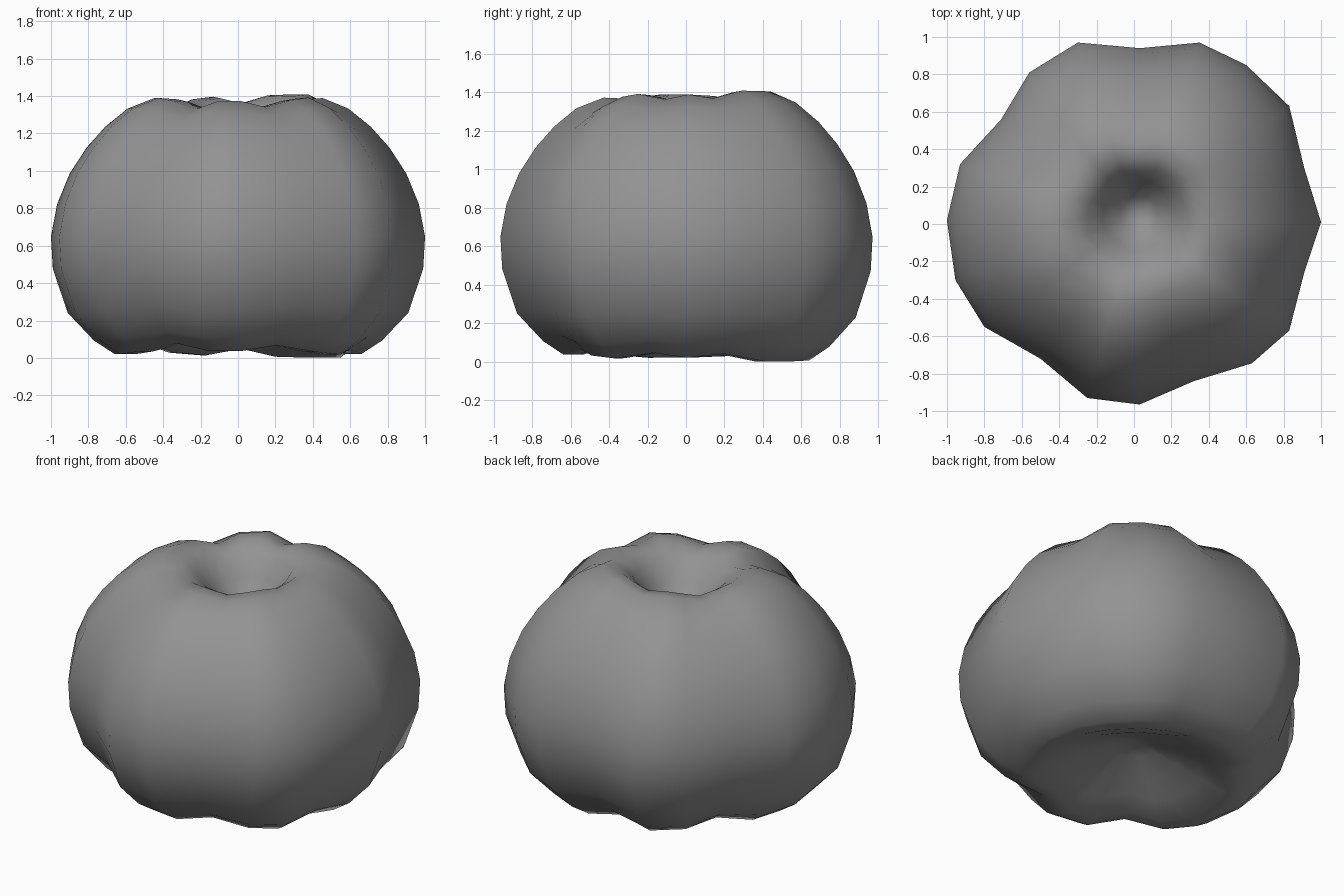
import bpy, bmesh
from mathutils import Vector

if "Cube" in bpy.data.objects:
    bpy.data.objects.remove(bpy.data.objects["Cube"])

# Lobed outline seen from above (20 sides)
outline = [(1, .01), (.91, .3), (.83, .63), (.6, .85), (.35, .97), (.03, .94), (-.3, .97),
           (-.56, .81), (-.71, .56), (-.93, .32), (-1, .02), (-.955, -.3), (-.8, -.55),
           (-.5, -.72), (-.25, -.93), (.03, -.965), (.32, -.84), (.63, -.745), (.83, -.57), (.91, -.26)]

# Profile from bottom dimple to top dimple: fraction of outline, height
profile = [(.12, .22), (.27, .16), (.42, .095), (.57, .035), (.66, .035), (.77, .105), (.91, .25),
           (.99, .48), (1, .65), (.967, .82), (.9, .98), (.81, 1.115), (.71, 1.225), (.59, 1.32),
           (.45, 1.375), (.35, 1.37), (.27, 1.32), (.19, 1.22), (.1, 1.1)]
MID = .7
top_pit = Vector((.03, .06))

bm = bmesh.new()
rings = []
for s, z in profile:
    ring = []
    for p in outline:
        v = Vector(p)
        swell = (v.length - .97) * .7 * min(1, s / .4)      # lobes bulge up and down
        h = MID + (z - MID) * (1 + swell)
        xy = v * s
        if z > 1 and s < .5:                                # top dimple sits off centre
            xy += top_pit * (1 - s / .5)
        ring.append(bm.verts.new((xy.x, xy.y, max(0, h))))
    rings.append(ring)

# Skin between rings
n = len(outline)
for a, b in zip(rings, rings[1:]):
    for i in range(n):
        j = (i + 1) % n
        bm.faces.new((a[i], a[j], b[j], b[i]))

# Dimple tips
low = bm.verts.new((0, 0, .26))
high = bm.verts.new((top_pit.x, top_pit.y, 1.05))
for i in range(n):
    j = (i + 1) % n
    bm.faces.new((low, rings[0][j], rings[0][i]))
    bm.faces.new((high, rings[-1][i], rings[-1][j]))

bmesh.ops.recalc_face_normals(bm, faces=bm.faces)
for f in bm.faces:
    f.smooth = True
mesh = bpy.data.meshes.new("fruit_body")
bm.to_mesh(mesh)
bm.free()

# Dark grey skin
skin = bpy.data.materials.new("dark_grey_skin")
skin.diffuse_color = (.29, .29, .29, 1)
skin.use_nodes = True
skin.node_tree.nodes["Principled BSDF"].inputs["Base Color"].default_value = skin.diffuse_color
mesh.materials.append(skin)
bpy.context.collection.objects.link(bpy.data.objects.new("fruit_body", mesh))
